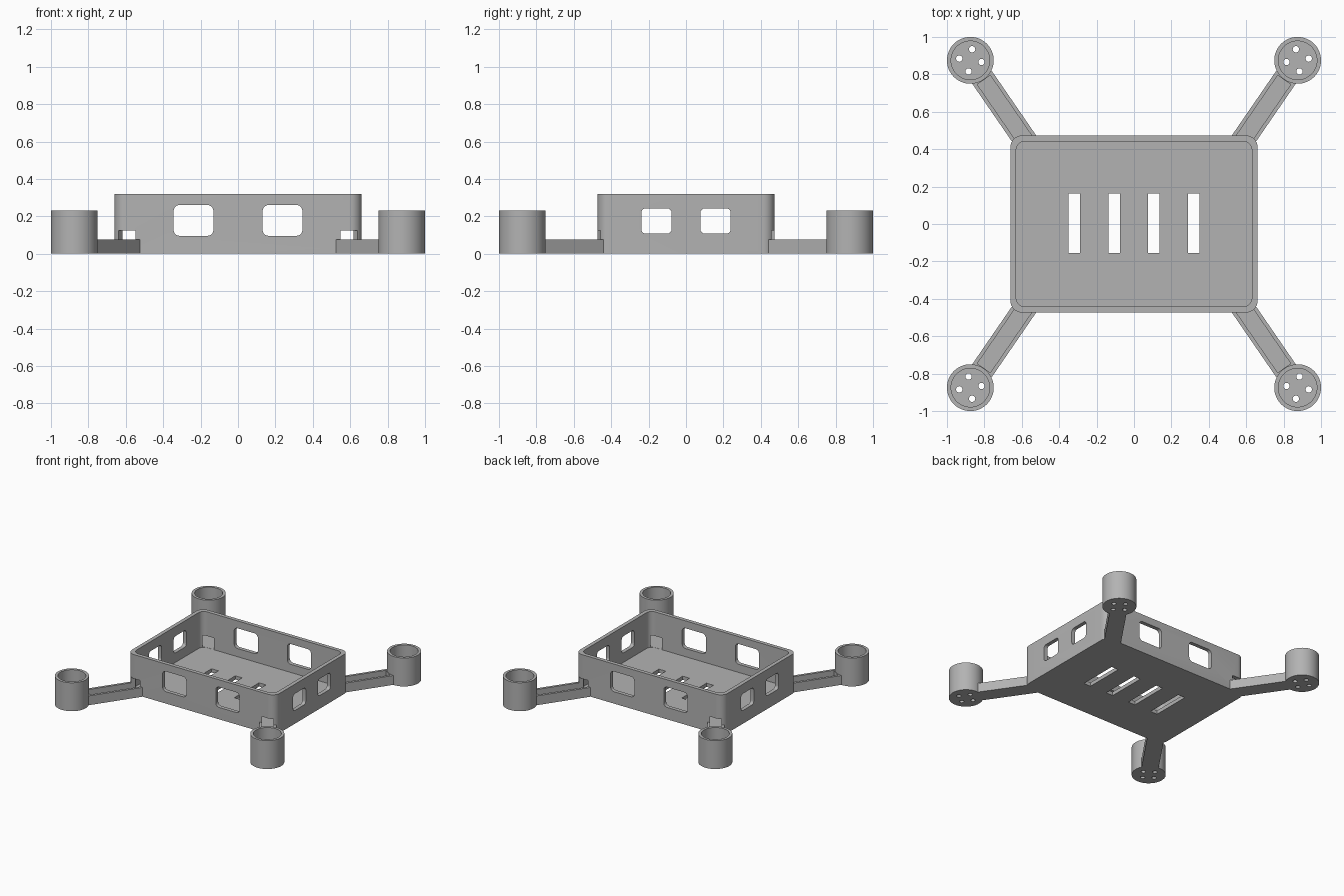
import bpy, bmesh
from math import cos, sin, pi, atan2, radians
from mathutils import Matrix, Vector

cube = bpy.data.objects.get("Cube")
if cube:
    bpy.data.objects.remove(cube, do_unlink=True)

grey = bpy.data.materials.new("matte_grey")
grey.use_nodes = True
GREY = (0.45, 0.45, 0.45, 1)
grey.diffuse_color = GREY
grey.node_tree.nodes["Principled BSDF"].inputs["Base Color"].default_value = GREY

# Main dimensions
HALF_X, HALF_Y, TRAY_H = 0.661, 0.473, 0.32
WALL, FLOOR, CORNER = 0.031, 0.03, 0.062
POD, POD_R, POD_H = 0.875, 0.125, 0.23
ARM_ANGLE = radians(55.5)
ARM_W, ARM_H, ARM_RIM = 0.125, 0.075, 0.02


def circle(r, n=48, cx=0, cy=0):
    return [(cx + r * cos(2 * pi * i / n), cy + r * sin(2 * pi * i / n)) for i in range(n)]


def rounded(hx, hy, r, cx=0, cy=0, steps=8):
    """Outline of a rounded rectangle."""
    pts = []
    for k, (sx, sy) in enumerate([(1, 1), (-1, 1), (-1, -1), (1, -1)]):
        for i in range(steps + 1):
            a = (k + i / steps) * pi / 2
            pts.append((cx + sx * (hx - r) + r * cos(a), cy + sy * (hy - r) + r * sin(a)))
    return pts


def rect(x0, x1, y0, y1):
    return [(x0, y0), (x1, y0), (x1, y1), (x0, y1)]


def prism(name, outline, z0, z1, matrix=Matrix()):
    """Extrude an outline between two heights, then transform it."""
    bm = bmesh.new()
    face = bm.faces.new([bm.verts.new((x, y, z0)) for x, y in outline])
    ext = bmesh.ops.extrude_face_region(bm, geom=[face])["geom"]
    bmesh.ops.translate(bm, vec=(0, 0, z1 - z0),
                        verts=[v for v in ext if isinstance(v, bmesh.types.BMVert)])
    bmesh.ops.transform(bm, matrix=matrix, verts=bm.verts)
    bmesh.ops.recalc_face_normals(bm, faces=bm.faces)
    mesh = bpy.data.meshes.new(name)
    bm.to_mesh(mesh)
    bm.free()
    mesh.materials.append(grey)
    obj = bpy.data.objects.new(name, mesh)
    bpy.context.collection.objects.link(obj)
    return obj


def carve(obj, cutters):
    """Subtract the cutters, remove them, and shade the part."""
    bpy.ops.object.select_all(action="DESELECT")
    bpy.context.view_layer.objects.active = obj
    obj.select_set(True)
    for cutter in cutters:
        cutter.hide_render = True
        mod = obj.modifiers.new("cut", "BOOLEAN")
        mod.operation, mod.solver, mod.object = "DIFFERENCE", "EXACT", cutter
        bpy.ops.object.modifier_apply(modifier=mod.name)
        bpy.data.objects.remove(cutter, do_unlink=True)
    bpy.ops.object.shade_smooth_by_angle()


def pod_frame(sx, sy):
    """Frame at a pod, mirrored into its quadrant."""
    return Matrix.Diagonal((sx, sy, 1, 1)) @ Matrix.Translation((POD, POD, 0))


def arm_frame(sx, sy):
    """Frame at a pod with x running along the arm to the tray."""
    return pod_frame(sx, sy) @ Matrix.Rotation(pi + ARM_ANGLE, 4, "Z")


def channel(sx, sy):
    """Wire channel along an arm and through the tray corner."""
    half = ARM_W / 2 - ARM_RIM
    return prism("channel_cutter", rect(POD_R + 0.002, 0.62, -half, half),
                 FLOOR + 0.001, 0.125, arm_frame(sx, sy))


CORNERS = {"back_left": (1, 1), "back_right": (-1, 1),
           "front_left": (1, -1), "front_right": (-1, -1)}

# Tray: open box with wall windows, floor slots and corner wire openings
tray = prism("tray", rounded(HALF_X, HALF_Y, CORNER), 0, TRAY_H)
cuts = [prism("cavity_cutter", rounded(HALF_X - WALL, HALF_Y - WALL, CORNER - WALL / 2),
              FLOOR, TRAY_H + 0.1)]
for x in (-0.319, -0.106, 0.106, 0.319):
    cuts.append(prism("slot_cutter", rect(x - 0.031, x + 0.031, -0.154, 0.162), -0.1, 0.1))
to_front = Matrix.Rotation(pi / 2, 4, "X")
to_side = Matrix.Rotation(pi / 2, 4, "Z") @ to_front
for s in (-1, 1):
    cuts.append(prism("long_wall_window_cutter",
                      rounded(0.106, 0.082, 0.03, s * 0.238, 0.178), -1, 1, to_front))
    cuts.append(prism("short_wall_window_cutter",
                      rounded(0.081, 0.068, 0.025, s * 0.158, 0.175), -1, 1, to_side))
cuts += [channel(*signs) for signs in CORNERS.values()]
carve(tray, cuts)

for corner, signs in CORNERS.items():
    # Arm: U-shaped channel trimmed to the tray and the pod
    arm = prism(corner + "_arm", rect(0, 0.62, -ARM_W / 2, ARM_W / 2), 0, ARM_H,
                arm_frame(*signs))
    carve(arm, [
        prism("tray_cutter", rounded(HALF_X - 0.004, HALF_Y - 0.004, CORNER), -0.1, 0.5),
        prism("pod_cutter", circle(POD_R - 0.004), -0.1, 0.5, pod_frame(*signs)),
        channel(*signs)])

    # Motor pod: round cup with four screw holes in its floor
    pod = prism(corner + "_motor_pod", circle(POD_R, 64), 0, POD_H, pod_frame(*signs))
    cuts = [prism("cup_cutter", circle(POD_R - 0.022, 64), FLOOR, POD_H + 0.1,
                  pod_frame(*signs))]
    for k in range(4):
        a = radians(99) + k * pi / 2
        cuts.append(prism("screw_cutter", circle(0.017, 16, 0.06 * cos(a), 0.06 * sin(a)),
                          -0.1, 0.1, pod_frame(*signs)))
    carve(pod, cuts)
